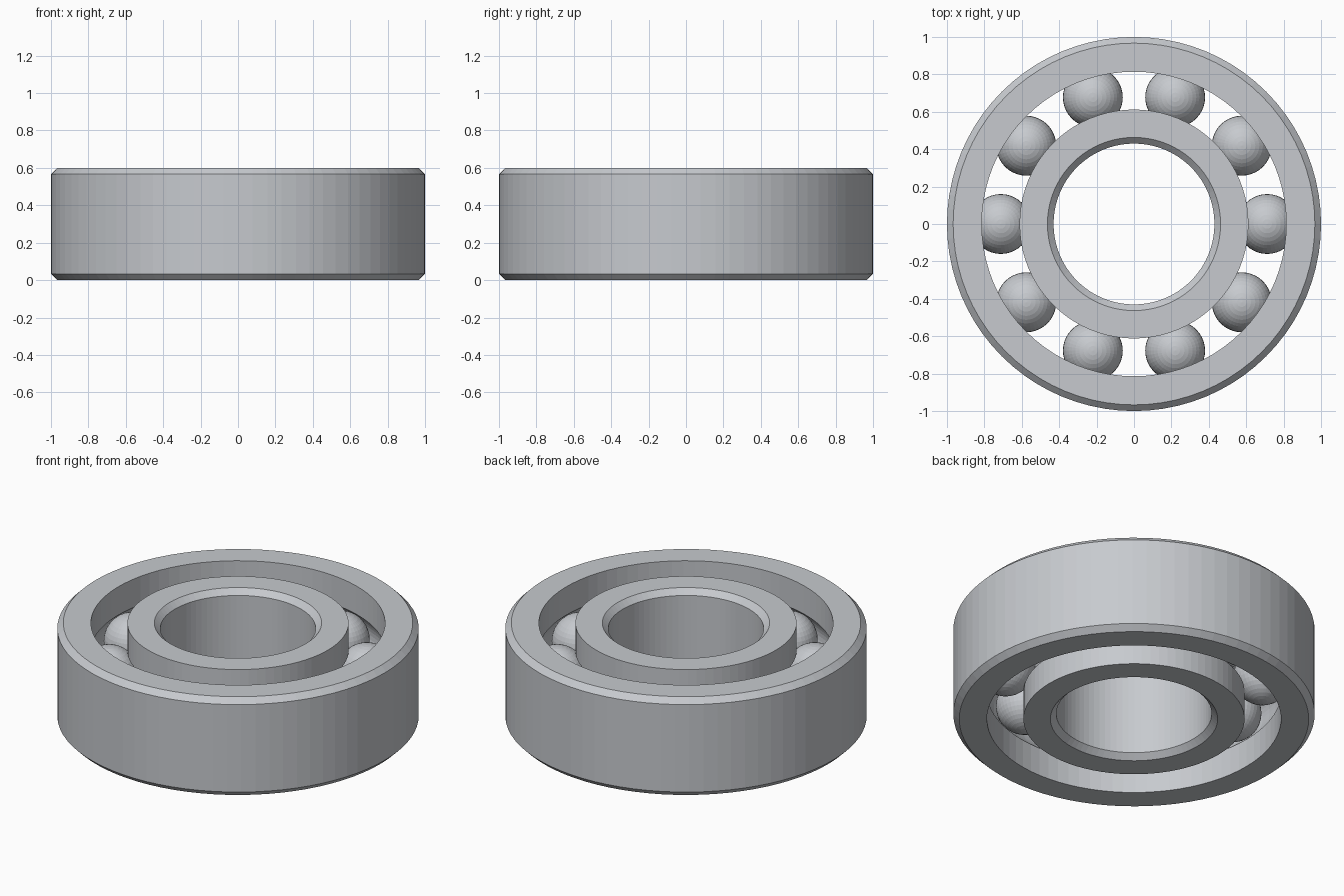
import bpy, bmesh, math
from mathutils import Matrix, Vector

cube = bpy.data.objects.get("Cube")
if cube:
    bpy.data.objects.remove(cube, do_unlink=True)

HEIGHT, MID = 0.6, 0.3
CHAMFER = 0.033
PITCH, BALL_R, GROOVE_R = 0.712, 0.16, 0.163
INNER_WALL, OUTER_WALL = 0.612, 0.814
BALLS, SEGMENTS = 10, 80

steel = bpy.data.materials.new("steel grey")
steel.use_nodes = True
colour = (0.57, 0.59, 0.62, 1)
steel.diffuse_color = colour
steel.node_tree.nodes["Principled BSDF"].inputs["Base Color"].default_value = colour


def add_object(name, bm):
    mesh = bpy.data.meshes.new(name)
    bm.to_mesh(mesh)
    bm.free()
    mesh.materials.append(steel)
    obj = bpy.data.objects.new(name, mesh)
    bpy.context.collection.objects.link(obj)
    return obj


def ring(name, chamfered, wall):
    """Lathe a ring with one chamfered side and a ball groove in the other."""
    side = 1 if chamfered > wall else -1
    edge = chamfered - side * CHAMFER
    profile = [(wall, 0), (edge, 0), (chamfered, CHAMFER),
               (chamfered, HEIGHT - CHAMFER), (edge, HEIGHT), (wall, HEIGHT)]
    # Groove arc centred on the ball circle
    half = math.acos(abs(wall - PITCH) / GROOVE_R)
    for i in range(13):
        a = half * (1 - i / 6)
        profile.append((PITCH - side * -GROOVE_R * math.cos(a),
                        MID + GROOVE_R * math.sin(a)))
    bm = bmesh.new()
    verts = [bm.verts.new((r, 0, z)) for r, z in profile]
    edges = [bm.edges.new((v, verts[i - 1])) for i, v in enumerate(verts)]
    bmesh.ops.spin(bm, geom=verts + edges, cent=(0, 0, 0), axis=(0, 0, 1),
                   angle=math.tau, steps=SEGMENTS, use_merge=True)
    bmesh.ops.remove_doubles(bm, verts=bm.verts[:], dist=0.0001)
    bmesh.ops.recalc_face_normals(bm, faces=bm.faces[:])
    return add_object(name, bm)


ring("outer_ring", 1.0, OUTER_WALL)
ring("inner_ring", 0.43, INNER_WALL)

# Balls around the pitch circle
for i in range(BALLS):
    place = Matrix.Rotation(math.tau * i / BALLS, 4, "Z") @ Matrix.Translation(Vector((PITCH, 0, MID)))
    bm = bmesh.new()
    bmesh.ops.create_uvsphere(bm, u_segments=40, v_segments=20, radius=BALL_R, matrix=place)
    add_object(f"ball_{i + 1}", bm)
